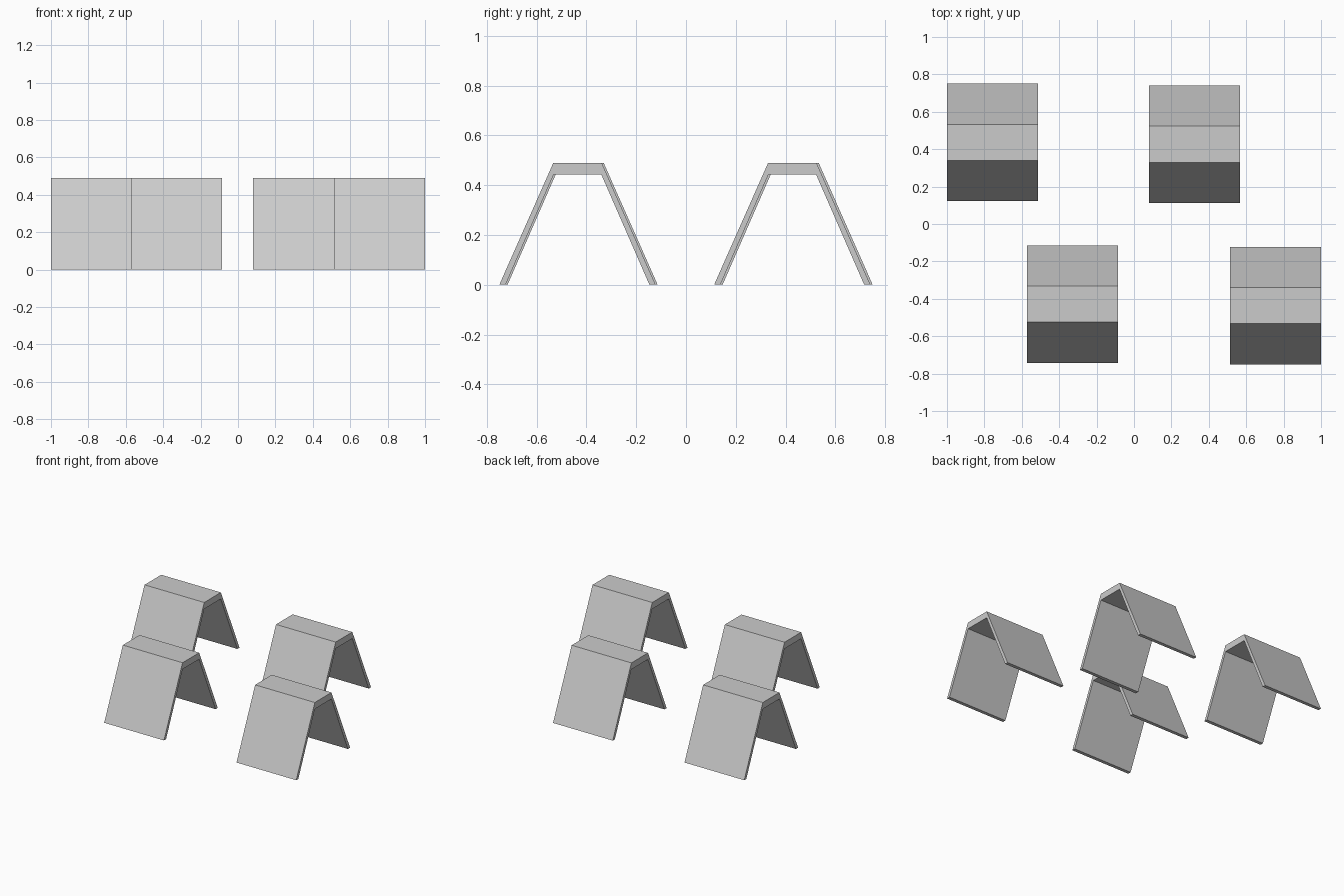
import bpy, bmesh

if "Cube" in bpy.data.objects:
    bpy.data.objects.remove(bpy.data.objects["Cube"])

WIDTH = 0.487

# Side profile (y, z) of one half: outer foot, outer top, inner top, inner foot
HALF = [(0.314, 0), (0.097, 0.49), (0.096, 0.442), (0.289, 0)]
# Outer outline over the top, then back along the inside
PROFILE = ([(-y, z) for y, z in HALF[:2]] + [HALF[1], HALF[0]]
           + [HALF[3], HALF[2]] + [(-y, z) for y, z in HALF[2:]])


def folded_stand(name, x, y):
    """Trapezoid sheet stand: flat top with two splayed panel legs."""
    bm = bmesh.new()
    h = WIDTH / 2
    ends = [[bm.verts.new((sx, py, pz)) for py, pz in PROFILE] for sx in (-h, h)]
    a, b = ends
    n = len(PROFILE)
    # panel faces along the width
    for i in range(n):
        j = (i + 1) % n
        bm.faces.new((a[i], a[j], b[j], b[i]))
    # end faces: left leg, top plate, right leg
    for v in ends:
        for quad in ((0, 1, 6, 7), (1, 2, 5, 6), (2, 3, 4, 5)):
            bm.faces.new([v[k] for k in quad])
    bmesh.ops.recalc_face_normals(bm, faces=bm.faces)
    mesh = bpy.data.meshes.new(name)
    bm.to_mesh(mesh)
    bm.free()
    obj = bpy.data.objects.new(name, mesh)
    obj.location = (x, y, 0)
    bpy.context.collection.objects.link(obj)


# Two staggered rows of stands
for name, x, y in (("stand_back_left", -0.7565, 0.436),
                   ("stand_back_right", 0.3225, 0.427),
                   ("stand_front_left", -0.3285, -0.428),
                   ("stand_front_right", 0.7565, -0.436)):
    folded_stand(name, x, y)
